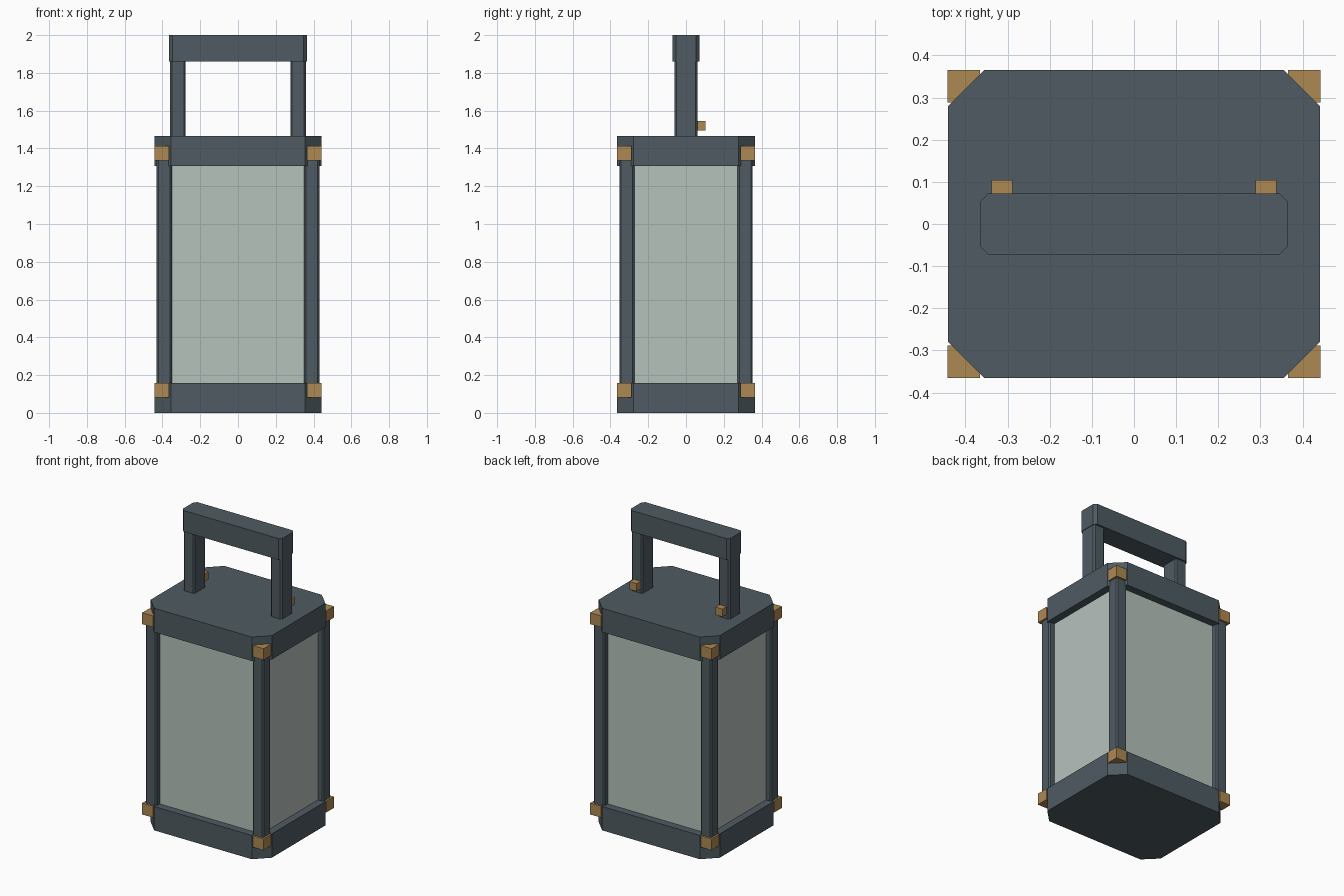
import bpy, bmesh

if "Cube" in bpy.data.objects:
    bpy.data.objects.remove(bpy.data.objects["Cube"])


def material(name, rgb):
    """Flat material from 0-255 sRGB."""
    m = bpy.data.materials.new(name)
    lin = [((c / 255 + 0.055) / 1.055) ** 2.4 for c in rgb]
    m.diffuse_color = (*lin, 1)
    m.use_nodes = True
    m.node_tree.nodes["Principled BSDF"].inputs["Base Color"].default_value = m.diffuse_color
    return m


STEEL = material("slate_metal", (78, 91, 98))
GLASS = material("frosted_glass", (182, 194, 188))
BRASS = material("brass", (173, 137, 83))


def block(name, lo, hi, mat, chamfer=0.0):
    """Box between two corners, with its upright edges cut flat."""
    bm = bmesh.new()
    bmesh.ops.create_cube(bm, size=1)
    for v in bm.verts:
        v.co = [lo[i] + (v.co[i] + 0.5) * (hi[i] - lo[i]) for i in range(3)]
    if chamfer:
        upright = [e for e in bm.edges
                   if abs(e.verts[0].co.z - e.verts[1].co.z) > 1e-4]
        bmesh.ops.bevel(bm, geom=upright, offset=chamfer, offset_type='OFFSET',
                        segments=1, affect='EDGES', profile=0.5)
    bmesh.ops.recalc_face_normals(bm, faces=bm.faces)
    me = bpy.data.meshes.new(name)
    bm.to_mesh(me)
    bm.free()
    me.materials.append(mat)
    ob = bpy.data.objects.new(name, me)
    bpy.context.collection.objects.link(ob)
    return ob


def mirrored(name, lo, hi, mat, sx, sy, chamfer=0.0):
    """Block placed in the quadrant given by the signs sx, sy."""
    xs = sorted((lo[0] * sx, hi[0] * sx))
    ys = sorted((lo[1] * sy, hi[1] * sy))
    return block(name, (xs[0], ys[0], lo[2]), (xs[1], ys[1], hi[2]), mat, chamfer)


# Base and lid
W, D = 0.442, 0.365
block("base", (-W, -D, 0), (W, D, 0.157), STEEL, 0.086)
block("lid", (-W, -D, 1.307), (W, D, 1.465), STEEL, 0.086)

# Glass body
block("glass_body", (-0.392, -0.315, 0.14), (0.392, 0.315, 1.32), GLASS)

# Corner posts with brass caps at both ends
for sx in (-1, 1):
    for sy in (-1, 1):
        mirrored("corner_post", (0.350, 0.273, 0.12), (0.431, 0.353, 1.375),
                 STEEL, sx, sy, 0.009)
        for z in (0.082, 1.337):
            mirrored("corner_cap", (0.365, 0.288, z), (0.443, 0.366, z + 0.075),
                     BRASS, sx, sy)

# Handle uprights with brass pins on the back
for sx in (-1, 1):
    mirrored("handle_upright", (0.277, -0.06, 1.45), (0.360, 0.06, 1.87),
             STEEL, sx, 1, 0.010)
    mirrored("handle_pin", (0.288, 0.05, 1.494), (0.338, 0.104, 1.545),
             BRASS, sx, 1)

# Handle grip
block("handle_grip", (-0.364, -0.072, 1.86), (0.364, 0.072, 2.0), STEEL, 0.018)
